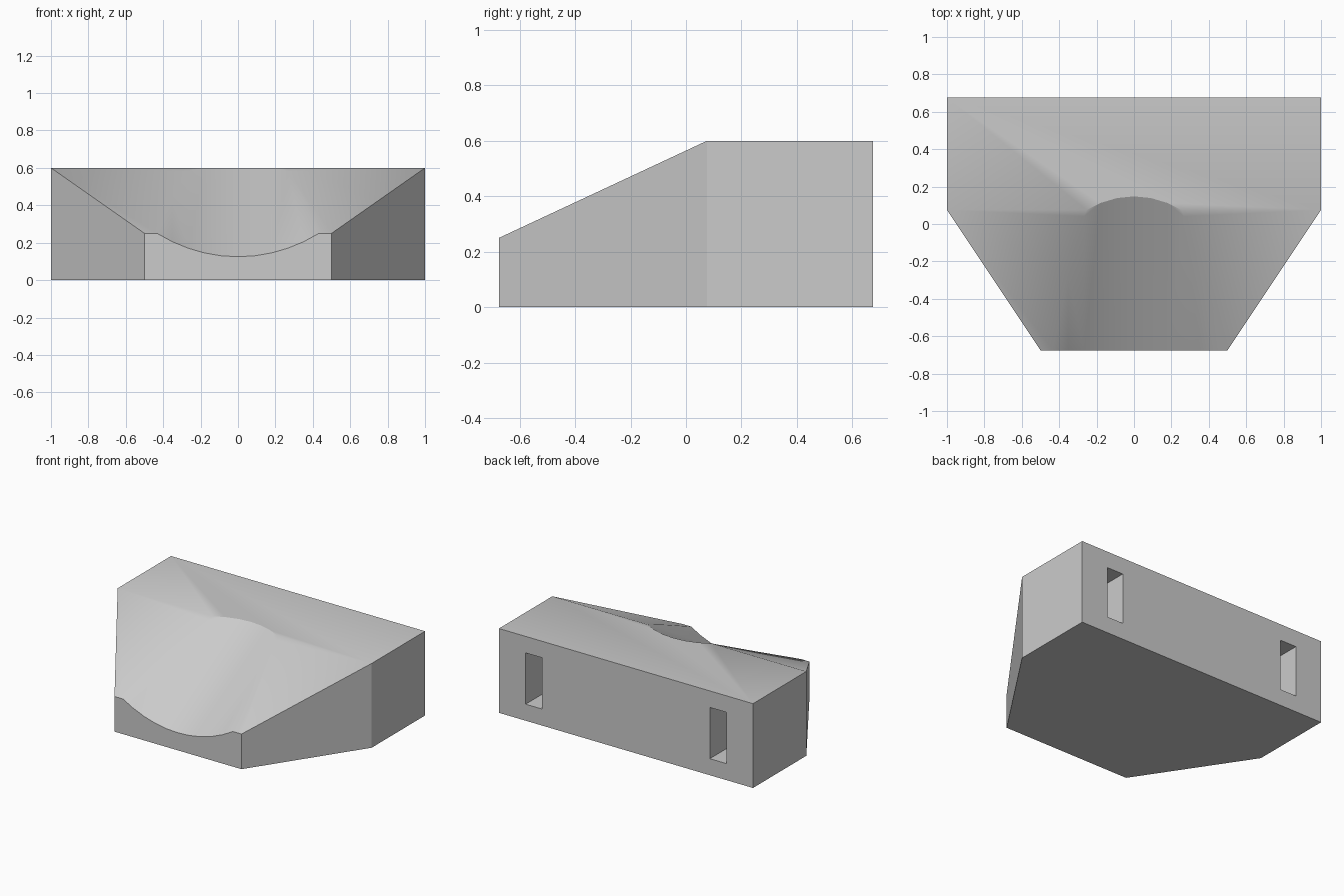
import bpy, bmesh, math
from mathutils import Vector, Matrix

default = bpy.data.objects.get("Cube")
if default:
    bpy.data.objects.remove(default, do_unlink=True)

# Single plain grey
grey = bpy.data.materials.new("plain grey")
grey.use_nodes = True
colour = (0.6, 0.6, 0.6, 1)
grey.diffuse_color = colour
grey.node_tree.nodes["Principled BSDF"].inputs["Base Color"].default_value = colour

BACK, BEND, FRONT = 0.675, 0.075, -0.675
TOP, LIP = 0.6, 0.25


def make_object(name, bm):
    bmesh.ops.recalc_face_normals(bm, faces=bm.faces)
    mesh = bpy.data.meshes.new(name)
    bm.to_mesh(mesh)
    bm.free()
    mesh.materials.append(grey)
    obj = bpy.data.objects.new(name, mesh)
    bpy.context.collection.objects.link(obj)
    return obj


# Wedge block: straight at the back, tapering and sloping down to the front
bm = bmesh.new()
stations = [(BACK, 1, TOP), (BEND, 1, TOP), (FRONT, 0.5, LIP)]
rings = []
for y, half, height in stations:
    corners = [(-half, y, 0), (half, y, 0), (half, y, height), (-half, y, height)]
    rings.append([bm.verts.new(c) for c in corners])
for a, b in zip(rings, rings[1:]):
    for i in range(4):
        j = (i + 1) % 4
        bm.faces.new((a[i], a[j], b[j], b[i]))
bm.faces.new(rings[0])
bm.faces.new(rings[-1])
bmesh.ops.dissolve_limit(bm, angle_limit=0.01, verts=bm.verts, edges=bm.edges)
block = make_object("wedge_block", bm)

cutters = []

# Shallow round groove running down the slope at thirty degrees
radius, tilt = 0.92, math.radians(30)
along = Vector((0, math.cos(tilt), math.sin(tilt)))
across = Vector((0, -math.sin(tilt), math.cos(tilt)))
centre = Vector((0, FRONT, 0.125)) + along * 0.48 + across * radius
bm = bmesh.new()
bmesh.ops.create_cone(bm, cap_ends=True, segments=64, radius1=radius, radius2=radius,
                      depth=4, matrix=Matrix.Translation(centre)
                      @ Matrix.Rotation(tilt - math.pi / 2, 4, "X"))
cutters.append(make_object("groove_cutter", bm))

# Pair of hanging slots in the back
for side, label in ((1, "left"), (-1, "right")):
    bm = bmesh.new()
    place = Matrix.Translation((side * 0.725, BACK, 0.3))
    bmesh.ops.create_cube(bm, size=1, matrix=place @ Matrix.Diagonal((0.13, 0.6, 0.365, 1)))
    cutters.append(make_object(label + "_slot_cutter", bm))

# Cut the block, then discard the cutters
for cutter in cutters:
    cut = block.modifiers.new(cutter.name, "BOOLEAN")
    cut.operation = "DIFFERENCE"
    cut.solver = "EXACT"
    cut.object = cutter
    cutter.hide_render = True
bpy.context.view_layer.objects.active = block
block.select_set(True)
for modifier in list(block.modifiers):
    bpy.ops.object.modifier_apply(modifier=modifier.name)
for cutter in cutters:
    bpy.data.objects.remove(cutter, do_unlink=True)

bpy.ops.object.shade_smooth_by_angle(angle=math.radians(30))
